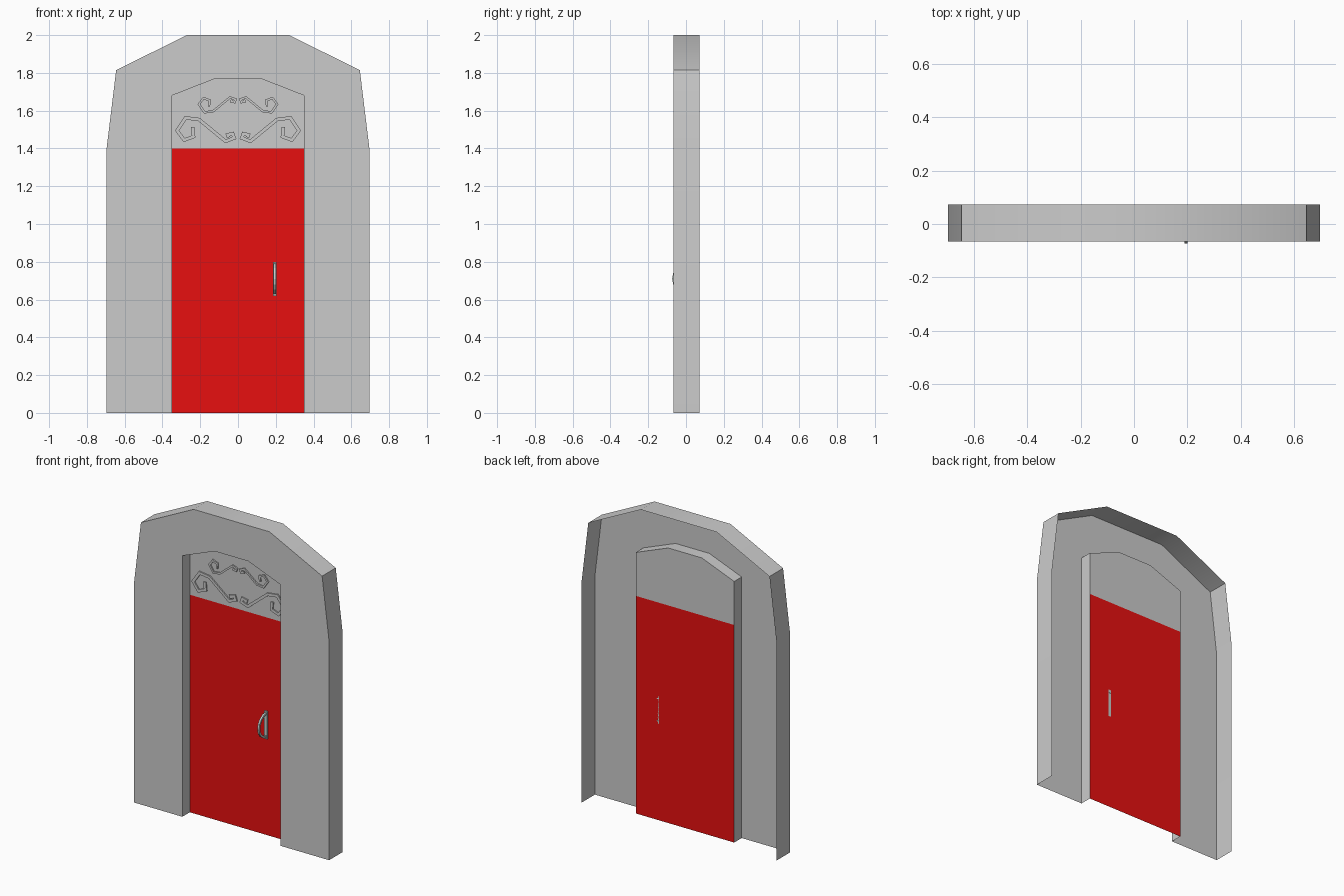
import bpy, bmesh, math
from mathutils import Vector

if "Cube" in bpy.data.objects:
    bpy.data.objects.remove(bpy.data.objects["Cube"])

FRONT, BACK, DOOR = -0.066, 0.0725, 0.01
SPRING = 1.4  # height of the red leaf


def material(name, color):
    m = bpy.data.materials.new(name)
    m.use_nodes = True
    m.diffuse_color = (*color, 1)
    m.node_tree.nodes["Principled BSDF"].inputs["Base Color"].default_value = (*color, 1)
    return m


stone = material("stone grey", (0.6, 0.6, 0.6))
red = material("door red", (0.8, 0.005, 0.005))
metal = material("handle metal", (0.55, 0.62, 0.6))


def finish(name, bm, mat):
    mesh = bpy.data.meshes.new(name)
    bm.to_mesh(mesh)
    bm.free()
    mesh.materials.append(mat)
    ob = bpy.data.objects.new(name, mesh)
    bpy.context.collection.objects.link(ob)
    return ob


def mirrored(half):
    return half + [(-x, z) for x, z in reversed(half)]


def panel(name, outline, y, mat):
    bm = bmesh.new()
    bm.faces.new([bm.verts.new((x, y, z)) for x, z in outline])
    return finish(name, bm, mat)


def ribbon(name, path, width, to_world, depth, mat):
    """Mitred strip along a 2D path, given depth along one axis."""
    pts = [Vector(p) for p in path]
    dirs = [(b - a).normalized() for a, b in zip(pts, pts[1:])]
    bm = bmesh.new()
    rows = []
    for i, p in enumerate(pts):
        a, b = dirs[max(i - 1, 0)], dirs[min(i, len(dirs) - 1)]
        t = (a + b).normalized()
        off = Vector((-t.y, t.x)) * width / 2 / max(t.dot(a), 0.6)
        rows.append([bm.verts.new(to_world(q)) for q in (p - off, p + off)])
    faces = [bm.faces.new((r[0], r[1], s[1], s[0])) for r, s in zip(rows, rows[1:])]
    ext = bmesh.ops.extrude_face_region(bm, geom=faces, use_keep_orig=True)["geom"]
    bmesh.ops.translate(bm, vec=depth, verts=[v for v in ext if isinstance(v, bmesh.types.BMVert)])
    bmesh.ops.recalc_face_normals(bm, faces=bm.faces)
    return finish(name, bm, mat)


# Arched surround: front face, outer wall and shallower inner reveal, open behind
outer = mirrored([(-0.695, 0), (-0.695, 1.405), (-0.645, 1.815), (-0.27, 2)])
inner = mirrored([(-0.35, 0), (-0.35, 1.68), (-0.12, 1.77)])
bm = bmesh.new()
rings = [[bm.verts.new((x, FRONT, z)) for x, z in ring] for ring in (outer, inner)]
bm.faces.new(rings[0] + rings[1][::-1])
for ring, depth in zip(rings, (BACK, DOOR)):
    rear = [bm.verts.new((v.co.x, depth, v.co.z)) for v in ring]
    for i in range(len(ring) - 1):
        bm.faces.new((ring[i], ring[i + 1], rear[i + 1], rear[i]))
bmesh.ops.recalc_face_normals(bm, faces=bm.faces)
# Front face should look forwards
if max(bm.faces, key=lambda f: f.calc_area()).normal.y > 0:
    bmesh.ops.reverse_faces(bm, faces=bm.faces)
surround = finish("surround", bm, stone)
bpy.context.view_layer.objects.active = surround
surround.select_set(True)
bpy.ops.object.shade_smooth_by_angle(angle=math.radians(40))

# Door leaf and arched panel above it
panel("door_leaf", [(-0.35, 0), (0.35, 0), (0.35, SPRING), (-0.35, SPRING)], DOOR, red)
panel("arch_panel", [(-0.35, SPRING)] + [(-x, z) for x, z in inner[1:-1]] [::-1]
      + [(0.35, SPRING)], DOOR, stone)

# Scroll ornaments: a large pair below, a smaller flipped pair above
scroll = [(-0.24, 1.513), (-0.235, 1.463), (-0.285, 1.444), (-0.323, 1.495),
          (-0.277, 1.562), (-0.206, 1.553), (-0.066, 1.438), (-0.02, 1.455),
          (-0.028, 1.478), (-0.055, 1.472), (-0.05, 1.458)]
small = [(x * 0.64, 1.68 - (z - 1.423) * 0.64) for x, z in scroll]
for label, path, width in (("lower", scroll, 0.018), ("upper", small, 0.012)):
    for side, sign in (("right", 1), ("left", -1)):
        ribbon(f"{label}_scroll_{side}", [(x * sign, z) for x, z in path], width,
               lambda q: (q.x, DOOR, q.y), (0, -0.008, 0), stone)

# Handle: back plate and curved grip
hx, hz = 0.195, 0.71
ribbon("handle_plate", [(hx, hz - 0.09), (hx, hz + 0.09)], 0.02,
       lambda q: (q.x, DOOR, q.y), (0, -0.008, 0), metal)
arc = [math.pi * i / 8 for i in range(9)]
ribbon("handle_grip", [(DOOR - 0.077 * math.sin(a), hz + 0.075 * math.cos(a)) for a in arc],
       0.013, lambda q: (hx - 0.006, q.x, q.y), (0.012, 0, 0), metal)
